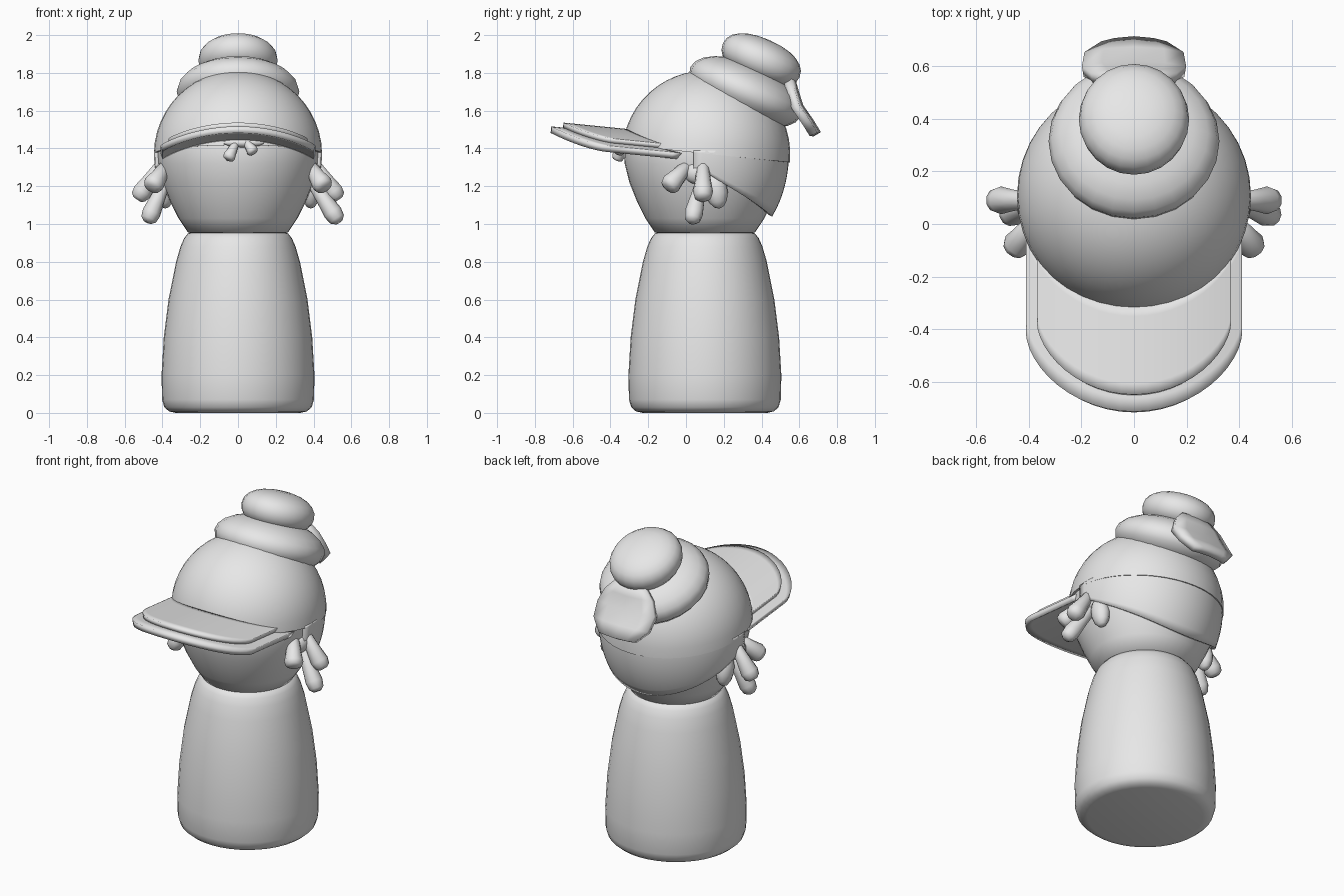
import bpy, bmesh, math
from mathutils import Vector, Matrix

if "Cube" in bpy.data.objects:
    bpy.data.objects.remove(bpy.data.objects["Cube"])

CY = 0.10  # depth of the body and head axis
grey = bpy.data.materials.new("plain grey")
grey.diffuse_color = (0.8, 0.8, 0.8, 1)
grey.use_nodes = True
grey.node_tree.nodes["Principled BSDF"].inputs["Base Color"].default_value = grey.diffuse_color


def finish(name, bm, angle=50, solid=0):
    bmesh.ops.remove_doubles(bm, verts=bm.verts, dist=1e-5)
    bmesh.ops.recalc_face_normals(bm, faces=bm.faces)
    me = bpy.data.meshes.new(name)
    bm.to_mesh(me)
    bm.free()
    ob = bpy.data.objects.new(name, me)
    bpy.context.collection.objects.link(ob)
    me.materials.append(grey)
    if solid:
        m = ob.modifiers.new("thickness", 'SOLIDIFY')
        m.thickness, m.offset = solid, 0
    bpy.ops.object.select_all(action='DESELECT')
    ob.select_set(True)
    bpy.context.view_layer.objects.active = ob
    bpy.ops.object.shade_smooth_by_angle(angle=math.radians(angle))
    return ob


def grid(name, rows, closed=False, caps=False, **kw):
    """Skin rows of points with quads."""
    bm = bmesh.new()
    vs = [[bm.verts.new(p) for p in r] for r in rows]
    n = len(rows[0])
    for a, b in zip(vs, vs[1:]):
        for i in range(n if closed else n - 1):
            j = (i + 1) % n
            bm.faces.new((a[i], a[j], b[j], b[i]))
    if caps:
        bm.faces.new(vs[0])
        bm.faces.new(vs[-1])
    return finish(name, bm, **kw)


def lathe(name, profile, n=40):
    ring = [2 * math.pi * i / n for i in range(n)]
    return grid(name, [[(r * math.cos(t), CY + r * math.sin(t), z) for t in ring]
                       for r, z in profile], closed=True, caps=True)


def blob(name, loc, radii, tilt=0, seg=24, power=1.0):
    """Ellipsoid tilted about x; power below 1 makes it boxier."""
    bm = bmesh.new()
    bmesh.ops.create_uvsphere(bm, u_segments=seg, v_segments=seg // 2, radius=1)
    for v in bm.verts:
        r = math.hypot(v.co.x, v.co.y)
        k = (r ** power) / r if r > 1e-6 else 1
        z = math.copysign(abs(v.co.z) ** power, v.co.z)
        v.co = (v.co.x * k, v.co.y * k, z)
    bmesh.ops.transform(bm, verts=bm.verts, matrix=Matrix.Translation(loc)
                        @ Matrix.Rotation(math.radians(tilt), 4, 'X')
                        @ Matrix.Diagonal((*radii, 1)))
    return finish(name, bm)


def tassel(name, a, b, r0, r1, n=10):
    """Round-ended lock of hair, thicker at its tip."""
    a, b = Vector(a), Vector(b)
    d = b - a
    q = d.to_track_quat('Z', 'Y')
    rows = []
    for t, r in ((0, r0 * .5), (.08, r0), (.5, (r0 + r1) / 2), (.8, r1), (.94, r1 * .85), (1, r1 * .45)):
        rows.append([a + d * t + q @ Vector((r * math.cos(2 * math.pi * i / n),
                                             r * math.sin(2 * math.pi * i / n), 0)) for i in range(n)])
    return grid(name, rows, closed=True, caps=True, angle=60)


# Body and head
lathe("body", [(.33, 0), (.365, .008), (.39, .03), (.402, .07), (.405, .2), (.393, .4), (.368, .6),
               (.328, .8), (.305, .88), (.285, .925), (.265, .95), (.235, .96)])
lathe("head", [(.2, .945), (.265, .955), (.315, 1.03), (.36, 1.12), (.4, 1.22), (.425, 1.32),
               (.43, 1.4), (.41, 1.5), (.3, 1.6)])

# Cap dome with a slightly tilted lower edge
N, rows = 40, []
for k in range(-1, 13):
    row = []
    for i in range(N):
        t = 2 * math.pi * i / N
        edge = 1.372 - 0.046 * math.sin(t)
        a0 = math.asin((edge - 1.37) / .445)
        a = a0 + (math.radians(89) - a0) * max(k, 0) / 12
        r = .445 * math.cos(a) - (.03 if k < 0 else 0)
        row.append((r * math.cos(t), CY + .007 + r * math.sin(t), 1.37 + .442 * math.sin(a)))
    rows.append(row)
grid("cap_dome", rows, closed=True, caps=True)

# Hair shell below the cap, longest at the back
rows = []
for k in range(9):
    row = []
    for i in range(33):
        p = math.radians(-98 + 196 * i / 32)
        low = 1.28 - .235 * max(0, math.cos(p)) ** .9
        z = 1.39 + (low - 1.39) * k / 8
        r = .432 * math.sqrt(1 - ((z - 1.37) / .54) ** 2)
        row.append((r * math.sin(p), CY + r * math.cos(p), z))
    rows.append(row)
grid("back_hair", rows, solid=.025)


# Arched brim: lower plate and a smaller raised plate
def brim(name, w, front, corner, lift, thick):
    rows = []
    for k in range(9):
        row = []
        for i in range(25):
            s = math.sin(math.radians(-90 + 7.5 * i))
            x = w * s
            back = CY + .02 - math.sqrt(.43 ** 2 - x * x)
            tip = corner + (front - corner) * max(0, 1 - s * s) ** .6
            y = back + (tip - back) * k / 8
            row.append((x, y, 1.50 + lift - .1 * (y + .72) - .07 * (x / .4) ** 2))
        rows.append(row)
    grid(name, rows, solid=thick, angle=40)


brim("brim_lower", .405, -.715, -.42, 0, .035)
brim("brim_upper", .365, -.65, -.38, .03, .028)

# Gathered hair and bun on the back of the crown
blob("bun_base", (0, .315, 1.70), (.325, .32, .15), -24)
blob("bun", (0, .398, 1.866), (.21, .222, .116), -24, power=.9)

# Ribbon flap hanging behind the bun
rows = []
for y, z, w in ((.555, 1.77, .09), (.575, 1.70, .16), (.60, 1.62, .195), (.655, 1.54, .185), (.695, 1.475, .12)):
    rows.append([(w * s, y - .02 * s * s, z) for s in (-1, -.6, 0, .6, 1)])
grid("ribbon", rows, solid=.045, angle=35)

# Side locks, mirrored
for side, m in (("right", 1), ("left", -1)):
    tassel(side + "_lock_outer", (m * .39, .09, 1.34), (m * .535, .09, 1.13), .03, .053)
    tassel(side + "_lock_low", (m * .37, .09, 1.26), (m * (.535 if m > 0 else .48), .03, 1.01), .03, .05)
    tassel(side + "_lock_front", (m * .38, .01, 1.31), (m * .46, -.10, 1.19), .035, .055)
    blob(side + "_ear_hair", (m * .385, .16, 1.18), (.05, .06, .10), 10, seg=14)
    blob(side + "_hair_knot", (m * .395, .06, 1.27), (.05, .07, .06), 0, seg=14)

# Small fringe tufts under the brim
tassel("fringe_left", (-.01, -.33, 1.43), (-.055, -.365, 1.34), .02, .034)
tassel("fringe_right", (.04, -.33, 1.44), (.085, -.36, 1.375), .02, .032)
blob("fringe_middle", (.03, -.325, 1.43), (.11, .03, .025), 0, seg=14)
